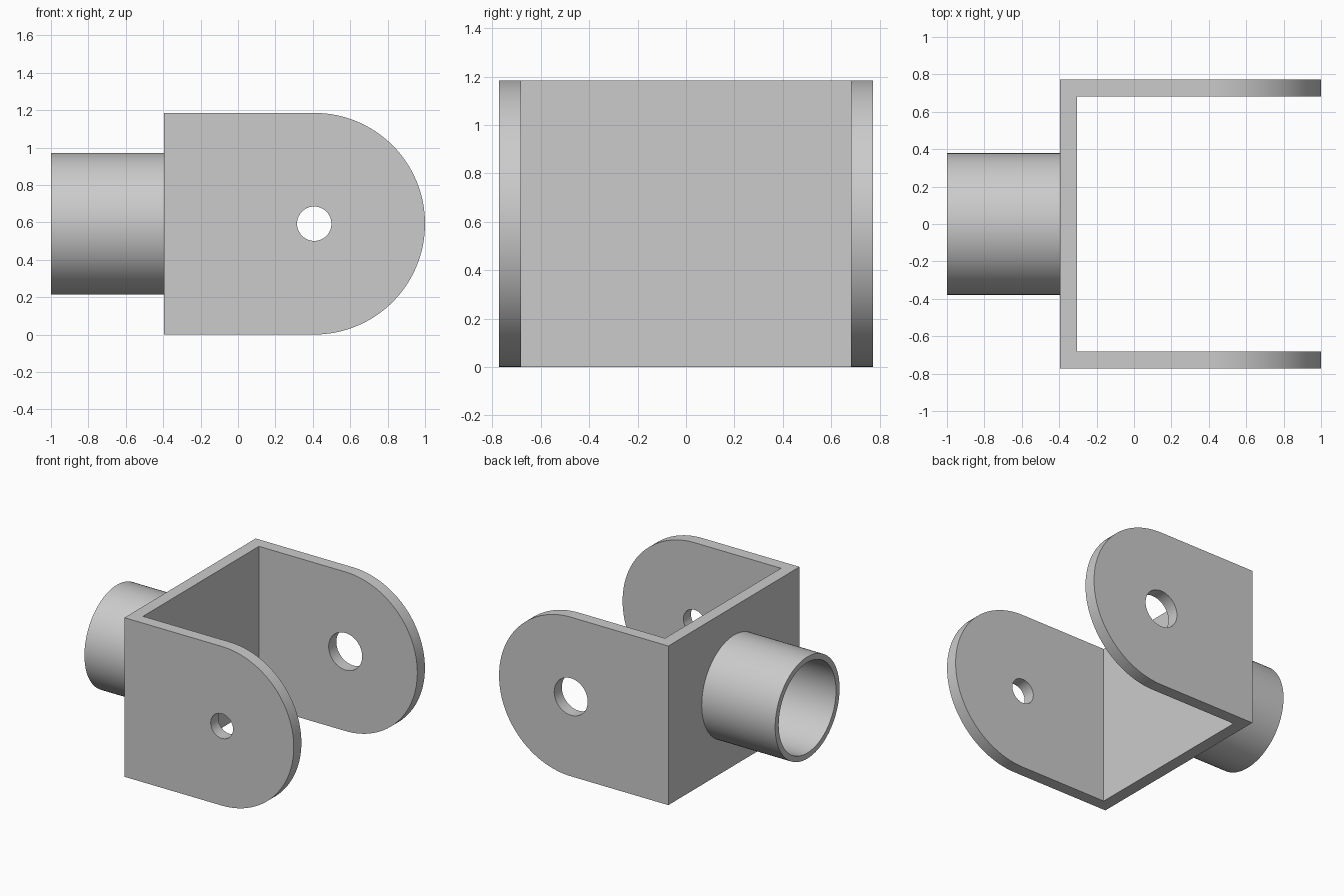
import bpy
import bmesh
import math
from mathutils import Matrix, Vector

HEIGHT = 1.185          # overall height of the bracket
MID = HEIGHT / 2        # height of the tube and pin axes
HALF_WIDTH = 0.772      # half the distance across the cheeks
WALL = 0.09             # sheet thickness
BACK_X = -0.395         # outer face of the web
PIN_X = 1 - MID         # centre of the rounded cheek ends

cube = bpy.data.objects.get("Cube")
if cube:
    bpy.data.objects.remove(cube, do_unlink=True)

steel = bpy.data.materials.new("light grey steel")
steel.use_nodes = True
grey = (0.6, 0.6, 0.6, 1)
steel.diffuse_color = grey
steel.node_tree.nodes["Principled BSDF"].inputs["Base Color"].default_value = grey


def make_object(name, bm):
    bmesh.ops.recalc_face_normals(bm, faces=bm.faces)
    mesh = bpy.data.meshes.new(name)
    bm.to_mesh(mesh)
    bm.free()
    mesh.materials.append(steel)
    obj = bpy.data.objects.new(name, mesh)
    bpy.context.collection.objects.link(obj)
    return obj


def prism(name, points, direction):
    """Extrude a closed outline along a direction."""
    bm = bmesh.new()
    face = bm.faces.new([bm.verts.new(p) for p in points])
    new = bmesh.ops.extrude_face_region(bm, geom=[face])["geom"]
    verts = [v for v in new if isinstance(v, bmesh.types.BMVert)]
    bmesh.ops.translate(bm, verts=verts, vec=direction)
    return make_object(name, bm)


def activate(obj):
    bpy.ops.object.select_all(action="DESELECT")
    obj.select_set(True)
    bpy.context.view_layer.objects.active = obj


def cut(target, cutter, operation):
    """Apply a boolean and discard its cutter."""
    cutter.hide_render = True
    mod = target.modifiers.new("cut", "BOOLEAN")
    mod.operation = operation
    mod.solver = "EXACT"
    mod.object = cutter
    activate(target)
    bpy.ops.object.modifier_apply(modifier=mod.name)
    bpy.data.objects.remove(cutter, do_unlink=True)


# U-shaped channel, oversized at the ends that get trimmed
inner_x, inner_y, end = BACK_X + WALL, HALF_WIDTH - WALL, 1.2
half = [(end, HALF_WIDTH), (BACK_X, HALF_WIDTH)]
inside = [(inner_x, -inner_y), (inner_x, inner_y), (end, inner_y)]
outline = half[::-1] + [(end, inner_y), (inner_x, inner_y)]
outline = outline + [(x, -y) for x, y in reversed(outline)]
bracket = prism("clevis_bracket", [(x, y, -0.2) for x, y in outline], (0, 0, 1.6))

# Trim to the rounded side silhouette
arc_steps = 64
silhouette = [(-0.6, -1, 0)]
for i in range(arc_steps + 1):
    a = math.pi * (i / arc_steps - 0.5)
    silhouette.append((PIN_X + MID * math.cos(a), -1, MID + MID * math.sin(a)))
silhouette.append((-0.6, -1, HEIGHT))
cut(bracket, prism("silhouette_cutter", silhouette, (0, 2, 0)), "INTERSECT")

# Pin holes: a small one in the front cheek, a larger one in the back cheek
for side, radius in ((-1, 0.092), (1, 0.138)):
    bm = bmesh.new()
    place = Matrix.Translation((PIN_X, side * HALF_WIDTH, MID)) @ Matrix.Rotation(math.pi / 2, 4, "X")
    bmesh.ops.create_cone(bm, cap_ends=True, segments=64, radius1=radius,
                          radius2=radius, depth=0.5, matrix=place)
    cut(bracket, make_object("pin_hole_cutter", bm), "DIFFERENCE")

# Hollow socket tube, closed by the web at its inner end
bm = bmesh.new()
outer, bore, root = 0.379, 0.337, BACK_X + 0.02
profile = [(root, outer), (-1, outer), (-1, bore), (root, bore)]
verts = [bm.verts.new((x, 0, MID + r)) for x, r in profile]
edges = [bm.edges.new((verts[i], verts[(i + 1) % 4])) for i in range(4)]
bmesh.ops.spin(bm, geom=verts + edges, cent=Vector((0, 0, MID)), axis=(1, 0, 0),
               angle=2 * math.pi, steps=96, use_merge=True)
bmesh.ops.remove_doubles(bm, verts=bm.verts, dist=0.0001)
tube = make_object("socket_tube", bm)

# Smooth the round surfaces, keep edges crisp
for obj in (bracket, tube):
    activate(obj)
    bpy.ops.object.shade_smooth_by_angle(angle=math.radians(30))
